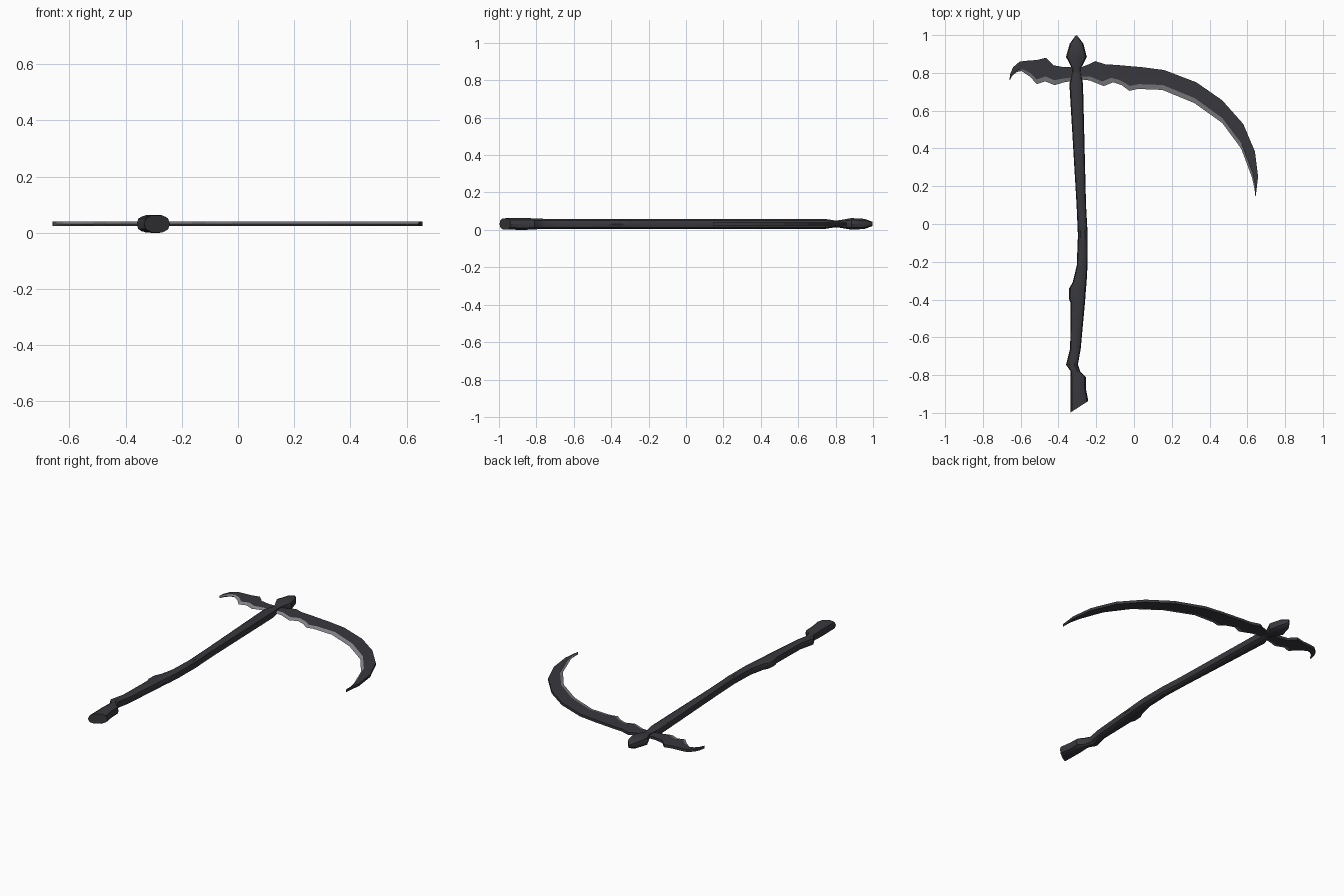
import bpy, bmesh, math

ZC = 0.032  # mid-plane height of the whole tool


def material(name, rgb):
    m = bpy.data.materials.new(name)
    m.diffuse_color = (*rgb, 1)
    return m


DARK = material("dark iron", (0.04, 0.04, 0.047))
EDGE = material("sharpened steel", (0.24, 0.24, 0.26))


def loft(name, rings, mats, edge_sides=(), smooth=None):
    """Bridge equal-sized closed rings and cap both ends."""
    bm = bmesh.new()
    loops = [[bm.verts.new(p) for p in r] for r in rings]
    n = len(rings[0])
    for a, b in zip(loops, loops[1:]):
        for i in range(n):
            f = bm.faces.new((a[i], a[(i + 1) % n], b[(i + 1) % n], b[i]))
            f.material_index = 1 if i in edge_sides else 0
    bm.faces.new(loops[0][::-1])
    bm.faces.new(loops[-1])
    bmesh.ops.remove_doubles(bm, verts=bm.verts, dist=1e-5)
    bmesh.ops.recalc_face_normals(bm, faces=bm.faces)
    me = bpy.data.meshes.new(name)
    bm.to_mesh(me)
    bm.free()
    for m in mats:
        me.materials.append(m)
    ob = bpy.data.objects.new(name, me)
    bpy.context.collection.objects.link(ob)
    if smooth:
        bpy.context.view_layer.objects.active = ob
        ob.select_set(True)
        bpy.ops.object.shade_smooth_by_angle(angle=math.radians(smooth))
        ob.select_set(False)
    return ob


def shaft_ring(y, xl, xr, h, tilt=0.0, sides=10):
    """Squarish rounded section between xl and xr, half height h."""
    ring = []
    for i in range(sides):
        a = 2 * math.pi * i / sides
        c, s = math.cos(a), math.sin(a)
        c = math.copysign(abs(c) ** 0.75, c)
        s = math.copysign(min(1, abs(s) / 0.951) ** 0.85, s)
        ring.append(((xl + xr) / 2 + c * (xr - xl) / 2, y + tilt * c, ZC + s * h))
    return ring


# Handle: y, left x, right x, half height
handle = [
    (-0.87, -0.335, -0.255, 0.032), (-0.84, -0.335, -0.255, 0.031),
    (-0.81, -0.335, -0.255, 0.029), (-0.78, -0.335, -0.285, 0.028),
    (-0.745, -0.36, -0.297, 0.027), (-0.66, -0.338, -0.282, 0.027),
    (-0.42, -0.335, -0.26, 0.027), (-0.395, -0.345, -0.258, 0.027),
    (-0.34, -0.343, -0.254, 0.027), (-0.31, -0.325, -0.251, 0.027),
    (-0.22, -0.303, -0.246, 0.027), (-0.06, -0.297, -0.245, 0.027),
    (0.1, -0.304, -0.254, 0.027), (0.74, -0.342, -0.27, 0.027),
    (0.8, -0.328, -0.28, 0.018),
]
rings = [shaft_ring(-0.967, -0.335, -0.242, 0.030, 0.03)]
rings += [shaft_ring(*s) for s in handle]
loft("handle", rings, [DARK], smooth=35)

# Spearhead-shaped finial above the blade
finial = [(0.8, -0.328, -0.28, 0.018), (0.82, -0.326, -0.283, 0.02),
          (0.885, -0.36, -0.25, 0.031), (0.955, -0.34, -0.268, 0.027),
          (0.998, -0.309, -0.301, 0.011)]
loft("finial", [shaft_ring(*s) for s in finial], [DARK], smooth=35)

# Blade: spine x, y and cutting edge x, y from the rear hook to the tip
blade = [
    (-.660, .760, -.659, .759), (-.655, .795, -.645, .785), (-.640, .830, -.620, .805),
    (-.605, .860, -.595, .810), (-.560, .865, -.550, .780), (-.515, .868, -.515, .740),
    (-.465, .880, -.470, .755), (-.425, .840, -.420, .735), (-.370, .830, -.370, .750),
    (-.280, .830, -.280, .765), (-.240, .845, -.235, .760), (-.205, .862, -.160, .730),
    (-.150, .845, -.110, .750), (-.090, .842, -.065, .735), (-.015, .835, -.025, .705),
    (.045, .830, .020, .715), (.160, .815, .150, .710), (.330, .750, .320, .640),
    (.467, .655, .467, .535), (.578, .530, .567, .400), (.640, .385, .625, .245),
    (.657, .250, .638, .185), (.644, .144, .643, .143),
]
T = 0.008


def blade_ring(ux, uy, lx, ly):
    d = math.hypot(ux - lx, uy - ly)
    k = min(0.26, 0.026 / d)          # bevel share of the width
    bx, by = lx + (ux - lx) * k, ly + (uy - ly) * k
    return [(ux, uy, ZC + T), (bx, by, ZC + T), (lx, ly, ZC),
            (bx, by, ZC - T), (ux, uy, ZC - T)]


loft("blade", [blade_ring(*s) for s in blade], [DARK, EDGE], edge_sides=(1, 2))
